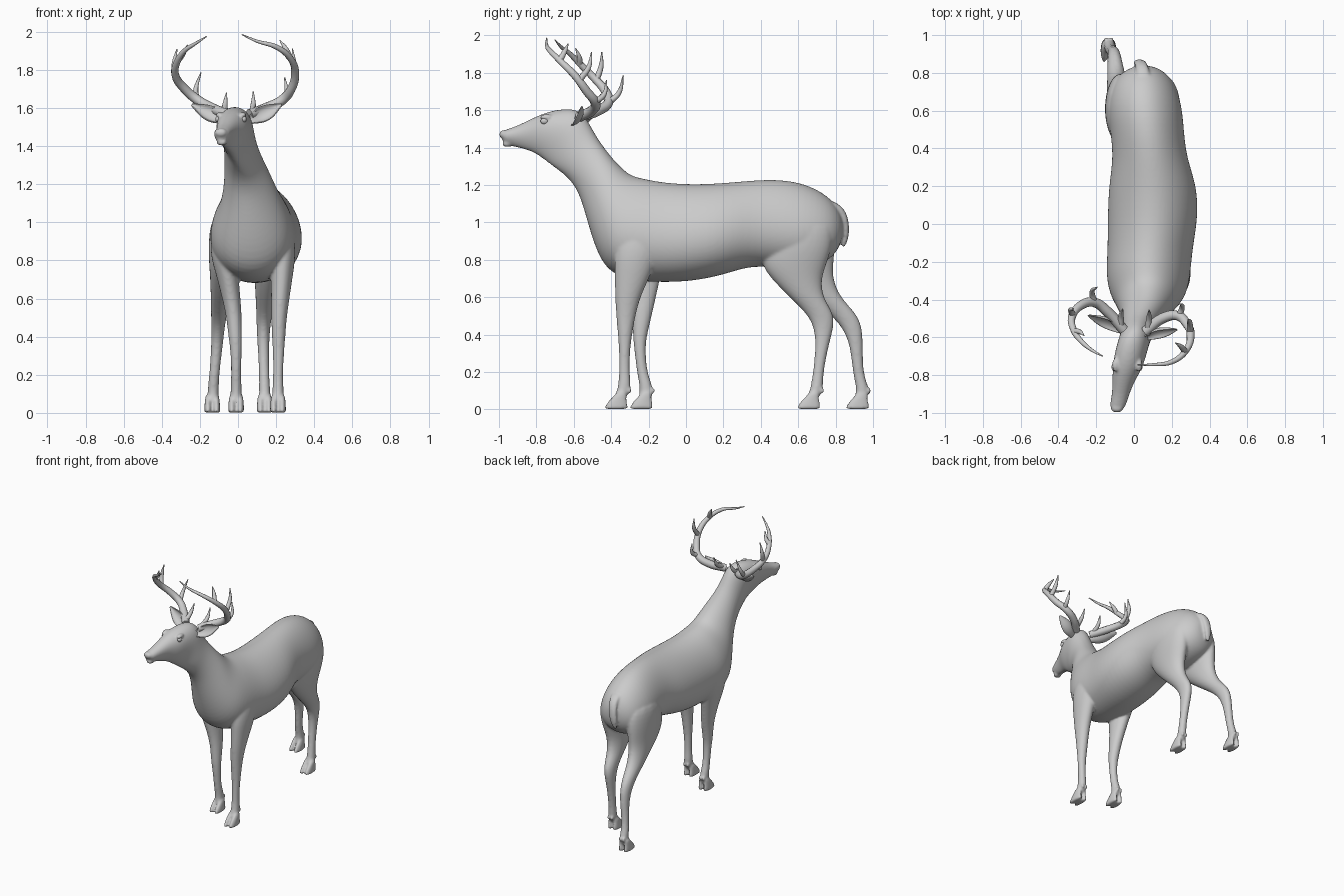
import bpy, bmesh
from math import sin, cos, pi, radians
from mathutils import Vector, Matrix


def loft(bm, rings):
    """Skin a list of vertex rings and cap both ends."""
    rows = [[bm.verts.new(p) for p in r] for r in rings]
    n = len(rows[0])
    for a, b in zip(rows, rows[1:]):
        for i in range(n):
            j = (i + 1) % n
            bm.faces.new((a[i], a[j], b[j], b[i]))
    bm.faces.new(rows[0][::-1])
    bm.faces.new(rows[-1])


def body_ring(ty, tz, by, bz, x, hw, egg, n=20):
    """Ring between a top and a bottom point (y, z) with a half width."""
    pts = []
    for i in range(n):
        t = 2 * pi * i / n
        k = (1 + cos(t)) / 2
        pts.append((x + hw * sin(t) * (1 - egg * cos(t)),
                    by + (ty - by) * k, bz + (tz - bz) * k))
    return pts


def flat_ring(x, y, z, rx, ry, n=12):
    return [(x + rx * cos(2 * pi * i / n), y + ry * sin(2 * pi * i / n), z)
            for i in range(n)]


def blob(bm, c, s):
    m = Matrix.Translation(c) @ Matrix.Diagonal((*s, 1))
    bmesh.ops.create_uvsphere(bm, u_segments=12, v_segments=8, radius=1, matrix=m)


def finish(name, bm):
    bmesh.ops.recalc_face_normals(bm, faces=bm.faces)
    me = bpy.data.meshes.new(name)
    bm.to_mesh(me)
    bm.free()
    for p in me.polygons:
        p.use_smooth = True
    ob = bpy.data.objects.new(name, me)
    bpy.context.collection.objects.link(ob)
    return ob


bm = bmesh.new()

# torso, rump to chest: top y, z, bottom y, z, centre x, half width
torso = [
    (.842, 1.0, .835, .90, .055, .04), (.82, 1.07, .80, .83, .05, .11),
    (.76, 1.145, .74, .78, .05, .165), (.64, 1.21, .62, .74, .055, .2),
    (.5, 1.233, .48, .755, .07, .195), (.36, 1.228, .34, .765, .085, .195),
    (.2, 1.212, .2, .715, .1, .235), (.03, 1.205, .03, .68, .1, .24),
    (-.12, 1.215, -.14, .675, .085, .225), (-.22, 1.235, -.3, .685, .075, .225),
    (-.29, 1.25, -.425, .735, .075, .205), (-.335, 1.285, -.49, .87, .07, .165)]
# neck and head, up to the nose
neck = [
    (-.39, 1.34, -.535, 1.03, .055, .13), (-.44, 1.405, -.57, 1.15, .035, .107),
    (-.485, 1.47, -.615, 1.22, .02, .092), (-.52, 1.54, -.665, 1.265, .01, .085)]
head = [
    (-.57, 1.605, -.715, 1.30, -.002, .082), (-.65, 1.61, -.76, 1.335, -.02, .083),
    (-.74, 1.593, -.80, 1.365, -.035, .077), (-.82, 1.558, -.845, 1.385, -.055, .058),
    (-.9, 1.517, -.90, 1.40, -.07, .045), (-.96, 1.497, -.95, 1.41, -.085, .043),
    (-.99, 1.485, -.98, 1.425, -.09, .034)]
loft(bm, [body_ring(*r, .15) for r in torso] + [body_ring(*r, 0) for r in neck]
     + [body_ring(*r, -.25) for r in head])
blob(bm, (-.09, -.975, 1.47), (.036, .026, .024))    # nose pad
blob(bm, (-.085, -.955, 1.418), (.03, .03, .016))    # lower lip
for s in (-1, 1):                                    # brows
    blob(bm, (-.036 + s * .062, -.745, 1.562), (.02, .04, .016))

# legs: shared z, x radius, y radius; then centre x, y for each leg
front_sizes = [(1.0, .06, .11), (.85, .075, .13), (.72, .06, .1), (.6, .05, .07),
               (.5, .042, .053), (.4, .037, .04), (.33, .031, .031), (.2, .026, .028),
               (.13, .031, .036), (.09, .03, .036), (.05, .03, .035)]
hind_sizes = [(1.05, .08, .16), (.9, .09, .2), (.78, .08, .185), (.7, .068, .14),
              (.6, .055, .092), (.52, .043, .078), (.45, .037, .058), (.35, .031, .036),
              (.2, .027, .028), (.12, .031, .035), (.09, .03, .036), (.05, .03, .035)]
front_right = [(.225, -.23), (.235, -.26), (.23, -.285), (.222, -.312), (.215, -.322),
               (.213, -.326), (.213, -.328), (.21, -.33), (.21, -.327), (.21, -.338),
               (.21, -.36)]
front_left = [(-.07, -.2), (-.082, -.23), (-.055, -.23), (-.035, -.228), (-.02, -.234),
              (-.015, -.246), (-.01, -.248), (-.01, -.236), (-.01, -.214), (-.01, -.213),
              (-.01, -.225)]
hind_right = [(.16, .62), (.165, .6), (.158, .575), (.153, .588), (.145, .642),
              (.138, .712), (.133, .738), (.133, .73), (.137, .707), (.14, .7),
              (.14, .692), (.14, .67)]
hind_left = [(-.06, .62), (-.07, .61), (-.075, .61), (-.08, .65), (-.09, .735),
             (-.1, .83), (-.105, .885), (-.11, .912), (-.125, .918), (-.13, .943),
             (-.13, .943), (-.135, .93)]
toe = [(.02, .1, .014, .025), (0, .06, .018, .042), (-.01, .03, .02, .06),
       (-.014, .006, .021, .067), (-.014, 0, .02, .064)]
for sizes, path in ((front_sizes, front_right), (front_sizes, front_left),
                    (hind_sizes, hind_right), (hind_sizes, hind_left)):
    loft(bm, [flat_ring(x, y, z, rx, ry) for (z, rx, ry), (x, y) in zip(sizes, path)])
    fx, fy = path[-1]
    for s in (-1, 1):
        # cloven hoof and dewclaw
        loft(bm, [flat_ring(fx + s * .022, fy + dy, z, rx, ry) for dy, z, rx, ry in toe])
        blob(bm, (fx + s * .015, path[-2][1] + .035, .1), (.011, .014, .016))

# tail
tail = [(.05, .77, 1.115, .035, .02), (.045, .825, 1.075, .035, .024),
        (.035, .852, 1.01, .034, .02), (.026, .857, .94, .03, .018),
        (.02, .848, .89, .02, .013), (.017, .84, .865, .01, .008)]
loft(bm, [flat_ring(*r) for r in tail])

# fuse the lofts into one smooth skin
deer = finish("deer_body", bm)
deer.modifiers.new("round", 'SUBSURF').levels = 2
deer.modifiers["round"].render_levels = 2
skin = deer.modifiers.new("fuse", 'REMESH')
skin.mode = 'VOXEL'
skin.voxel_size = .008
skin.use_smooth_shade = True
soft = deer.modifiers.new("soften", 'SMOOTH')
soft.factor = .5
soft.iterations = 7

# eyes
for s, side in ((-1, "left"), (1, "right")):
    bm = bmesh.new()
    blob(bm, (-.037 + s * .068, -.757, 1.541), (.014, .021, .017))
    finish(side + "_eye", bm)


# ears: cupped leaves opening forwards
def ear(name, base, tip):
    base, tip = Vector(base), Vector(tip)
    axis = tip - base
    n = Vector((0, -.85, .4))
    n = (n - n.project(axis)).normalized()
    w = axis.normalized().cross(n)
    bm = bmesh.new()
    widths = [.02, .03, .042, .045, .042, .032, .018, .004]
    rows = []
    for i, r in enumerate(widths):
        c = base + axis * i / (len(widths) - 1)
        rows.append([bm.verts.new(c + w * r * sin(a) - n * r * .75 * cos(a))
                     for a in (radians(-85 + 170 * k / 8) for k in range(9))])
    for a, b in zip(rows, rows[1:]):
        for k in range(8):
            bm.faces.new((a[k], a[k + 1], b[k + 1], b[k]))
    ob = finish(name, bm)
    sol = ob.modifiers.new("thickness", 'SOLIDIFY')
    sol.thickness = .007
    sol.offset = 0
    ss = ob.modifiers.new("round", 'SUBSURF')
    ss.levels = ss.render_levels = 1


ear("left_ear", (-.06, -.575, 1.535), (-.245, -.485, 1.62))
ear("right_ear", (.06, -.61, 1.535), (.23, -.56, 1.62))


# antlers: main beam plus tapered tines
def antler(name, beam, tines):
    cu = bpy.data.curves.new(name, 'CURVE')
    cu.dimensions = '3D'
    cu.bevel_depth = 1
    cu.bevel_resolution = 3
    cu.resolution_u = 6
    cu.use_fill_caps = True
    for pts, r0 in [(beam, .025)] + [(t, .015) for t in tines]:
        sp = cu.splines.new('BEZIER')
        sp.bezier_points.add(len(pts) - 1)
        for i, (bp, p) in enumerate(zip(sp.bezier_points, pts)):
            bp.co = p
            bp.handle_left_type = bp.handle_right_type = 'AUTO'
            bp.radius = r0 * (1 - (i / (len(pts) - 1)) ** 1.8) + .003
    ob = bpy.data.objects.new(name, cu)
    bpy.context.collection.objects.link(ob)
    bpy.ops.object.select_all(action='DESELECT')
    bpy.context.view_layer.objects.active = ob
    ob.select_set(True)
    bpy.ops.object.convert(target='MESH')
    bpy.ops.object.shade_smooth_by_angle(angle=radians(50))


antler("left_antler",
       [(-.055, -.56, 1.565), (-.14, -.465, 1.6), (-.21, -.415, 1.64), (-.28, -.43, 1.7),
        (-.328, -.49, 1.77), (-.32, -.56, 1.84), (-.28, -.62, 1.9), (-.22, -.67, 1.94),
        (-.165, -.70, 1.975)],
       [[(-.07, -.535, 1.58), (-.068, -.48, 1.62), (-.06, -.45, 1.68)],
        [(-.21, -.415, 1.64), (-.222, -.36, 1.69), (-.195, -.335, 1.785)],
        [(-.325, -.48, 1.76), (-.335, -.455, 1.83), (-.32, -.45, 1.91)],
        [(-.315, -.57, 1.85), (-.29, -.57, 1.88), (-.265, -.59, 1.93)]])
antler("right_antler",
       [(.06, -.57, 1.565), (.15, -.5, 1.6), (.23, -.485, 1.64), (.28, -.53, 1.7),
        (.3, -.59, 1.78), (.275, -.67, 1.86), (.2, -.73, 1.92), (.1, -.745, 1.95),
        (.02, -.745, 1.985)],
       [[(.075, -.55, 1.58), (.08, -.49, 1.62), (.08, -.455, 1.685)],
        [(.24, -.487, 1.645), (.255, -.44, 1.68), (.245, -.425, 1.76)],
        [(.298, -.57, 1.76), (.295, -.52, 1.83), (.285, -.505, 1.91)],
        [(.27, -.675, 1.865), (.25, -.65, 1.91), (.22, -.63, 1.955)]])
